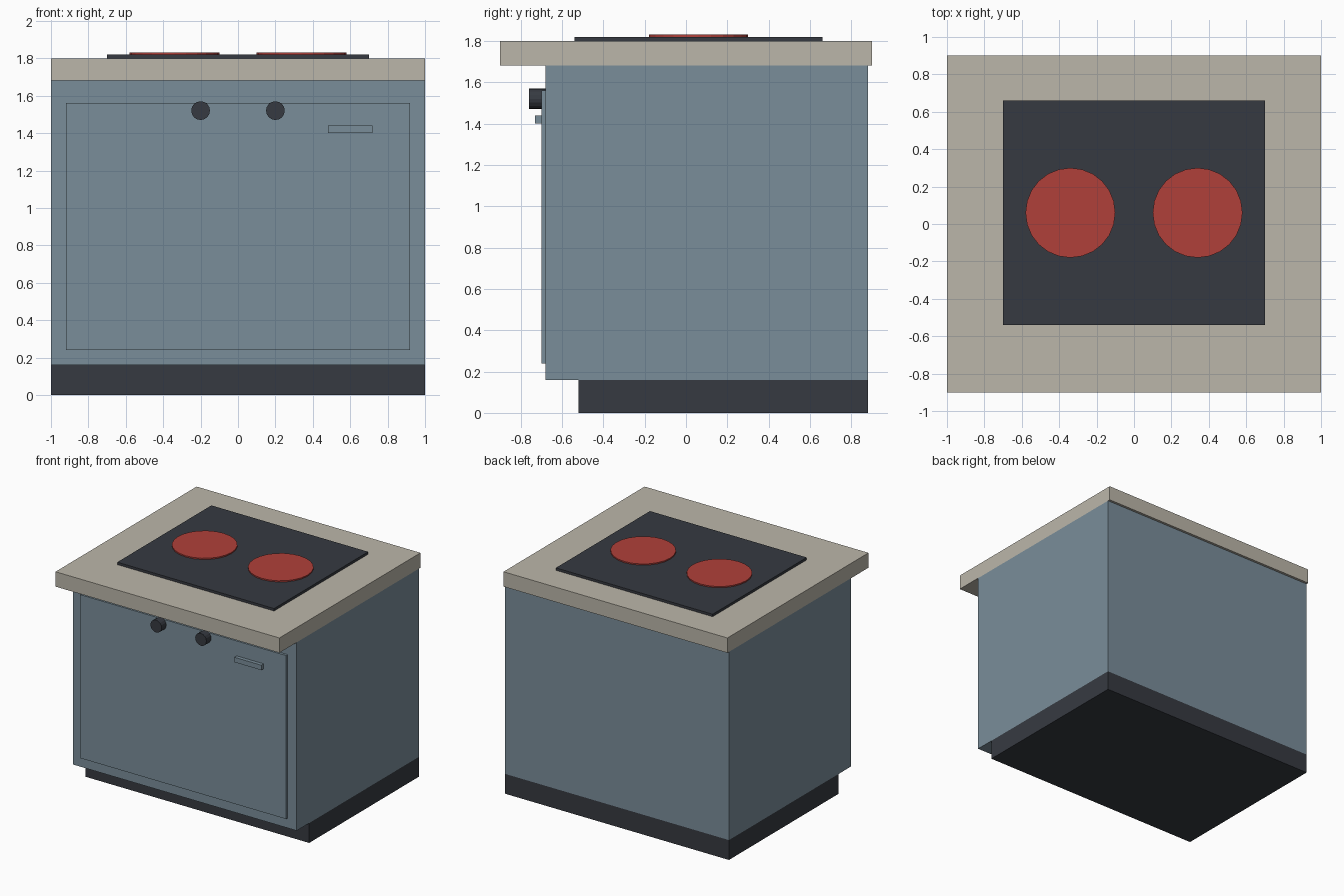
import bpy, math

if "Cube" in bpy.data.objects:
    bpy.data.objects.remove(bpy.data.objects["Cube"])


def material(name, rgb):
    m = bpy.data.materials.new(name)
    m.diffuse_color = (*rgb, 1)
    m.use_nodes = True
    m.node_tree.nodes["Principled BSDF"].inputs["Base Color"].default_value = m.diffuse_color
    return m


BLUE = material("blue grey paint", (0.195, 0.27, 0.323))
DARK = material("charcoal", (0.037, 0.042, 0.053))
STONE = material("beige worktop", (0.50, 0.47, 0.40))
RED = material("burner red", (0.434, 0.051, 0.042))


def box(name, x, y, z, mat):
    """Box spanning the given (low, high) ranges."""
    spans = (x, y, z)
    bpy.ops.mesh.primitive_cube_add(size=1, location=[(a + b) / 2 for a, b in spans])
    ob = bpy.context.object
    ob.name = name
    ob.scale = [b - a for a, b in spans]
    bpy.ops.object.transform_apply(location=False, rotation=False, scale=True)
    ob.data.materials.append(mat)


def disc(name, loc, radius, depth, sides, mat, tilt=0):
    bpy.ops.mesh.primitive_cylinder_add(vertices=sides, radius=radius, depth=depth,
                                        location=loc, rotation=(tilt, 0, 0))
    ob = bpy.context.object
    ob.name = name
    ob.data.materials.append(mat)


# Cabinet on its recessed plinth
box("plinth", (-1, 1), (-0.52, 0.88), (0, 0.16), DARK)
box("cabinet", (-1, 1), (-0.68, 0.88), (0.16, 1.68), BLUE)
box("worktop", (-1, 1), (-0.9, 0.9), (1.68, 1.8), STONE)

# Front door and handle
box("door", (-0.92, 0.92), (-0.70, -0.68), (0.24, 1.56), BLUE)
box("door_handle", (0.48, 0.72), (-0.73, -0.70), (1.40, 1.44), BLUE)

# Hob, burners and control knobs
box("hob", (-0.7, 0.7), (-0.54, 0.66), (1.8, 1.82), DARK)
for side, s in (("left", -1), ("right", 1)):
    disc(side + "_burner", (0.34 * s, 0.06, 1.825), 0.24, 0.01, 24, RED)
    disc(side + "_knob", (0.2 * s, -0.72, 1.52), 0.05, 0.08, 16, DARK, math.pi / 2)
